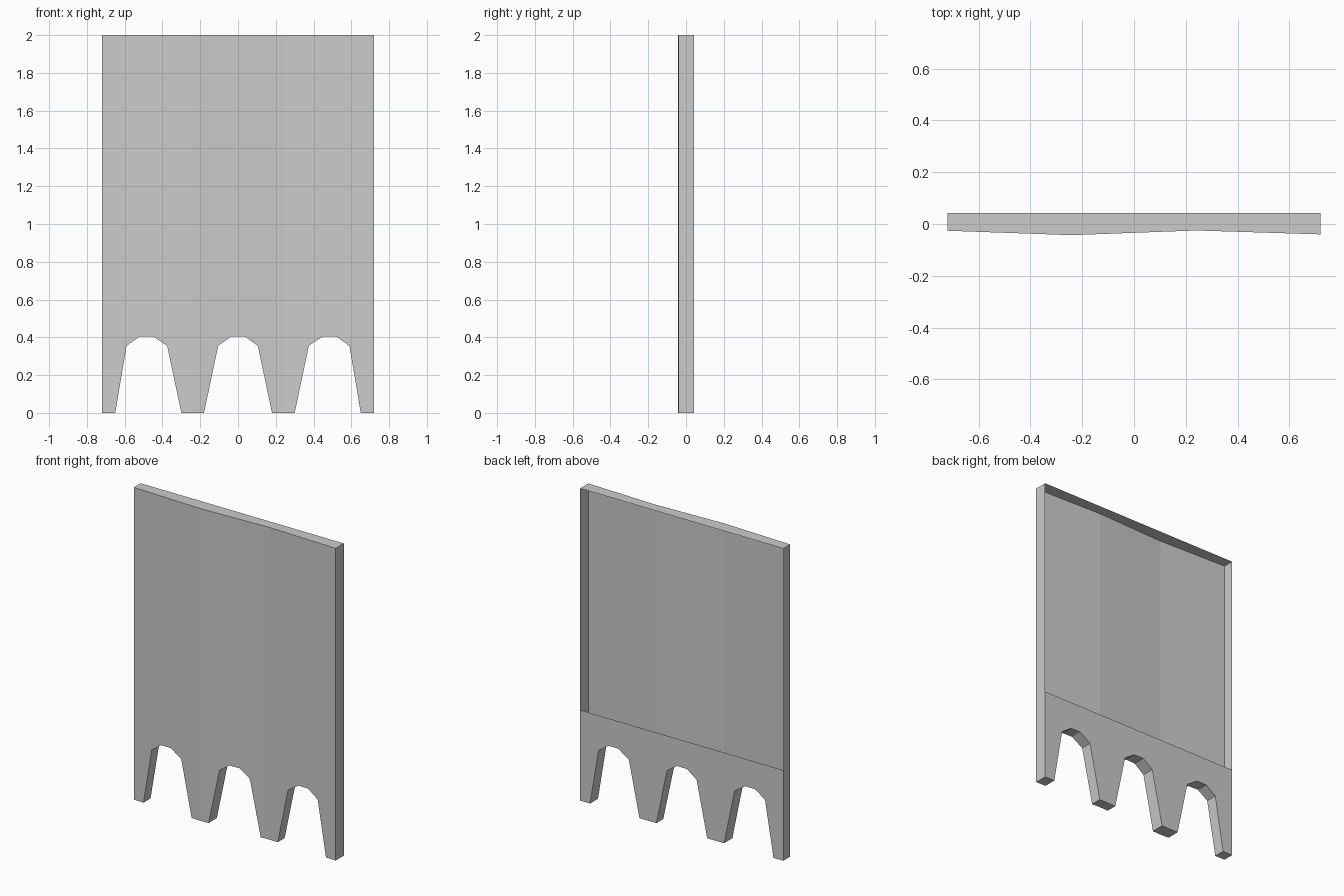
import bpy
import bmesh

if "Cube" in bpy.data.objects:
    bpy.data.objects.remove(bpy.data.objects["Cube"])

BACK = 0.043                      # flat rear plane
TOP, RAIL = 2.0, 0.58             # panel height, top of the low rear skin
FOLDS = [(-0.72, -0.026), (-0.24, -0.043), (0.24, -0.025), (0.72, -0.040)]
# arch outlines, one per column, left to right
SIDE = [(-0.65, 0), (-0.59, 0.355), (-0.52, 0.405), (-0.45, 0.405), (-0.375, 0.355), (-0.30, 0)]
MIDDLE = [(-0.18, 0), (-0.105, 0.355), (-0.035, 0.405), (0.035, 0.405), (0.105, 0.355), (0.18, 0)]
ARCHES = [SIDE, MIDDLE, [(-x, z) for x, z in reversed(SIDE)]]

bm = bmesh.new()


def face(points):
    return bm.faces.new([bm.verts.new(p) for p in points])


for (xa, ya), (xb, yb), arch in zip(FOLDS, FOLDS[1:], ARCHES):
    def front(x, z):
        return (x, ya + (yb - ya) * (x - xa) / (xb - xa), z)

    def back(x, z):
        return (x, BACK, z)

    lower = [(xa, 0)] + arch + [(xb, 0)]
    # bowed front skin
    face([front(*p) for p in lower + [(xb, TOP), (xa, TOP)]])
    # flat rear skin, only behind the feet
    face([back(*p) for p in reversed(lower + [(xb, RAIL), (xa, RAIL)])])
    # foot soles and arch undersides
    for p, q in zip(lower, lower[1:]):
        face([front(*q), front(*p), back(*p), back(*q)])
    # top edge
    face([front(xa, TOP), front(xb, TOP), back(xb, TOP), back(xa, TOP)])

# side edges
for (x, y), flip in ((FOLDS[0], True), (FOLDS[-1], False)):
    side = [(x, y, 0), (x, BACK, 0), (x, BACK, RAIL), (x, BACK, TOP), (x, y, TOP)]
    face(side[::-1] if flip else side)

bmesh.ops.remove_doubles(bm, verts=bm.verts, dist=0.0005)
mesh = bpy.data.meshes.new("arched_panel")
bm.to_mesh(mesh)
bm.free()
bpy.context.collection.objects.link(bpy.data.objects.new("arched_panel", mesh))
